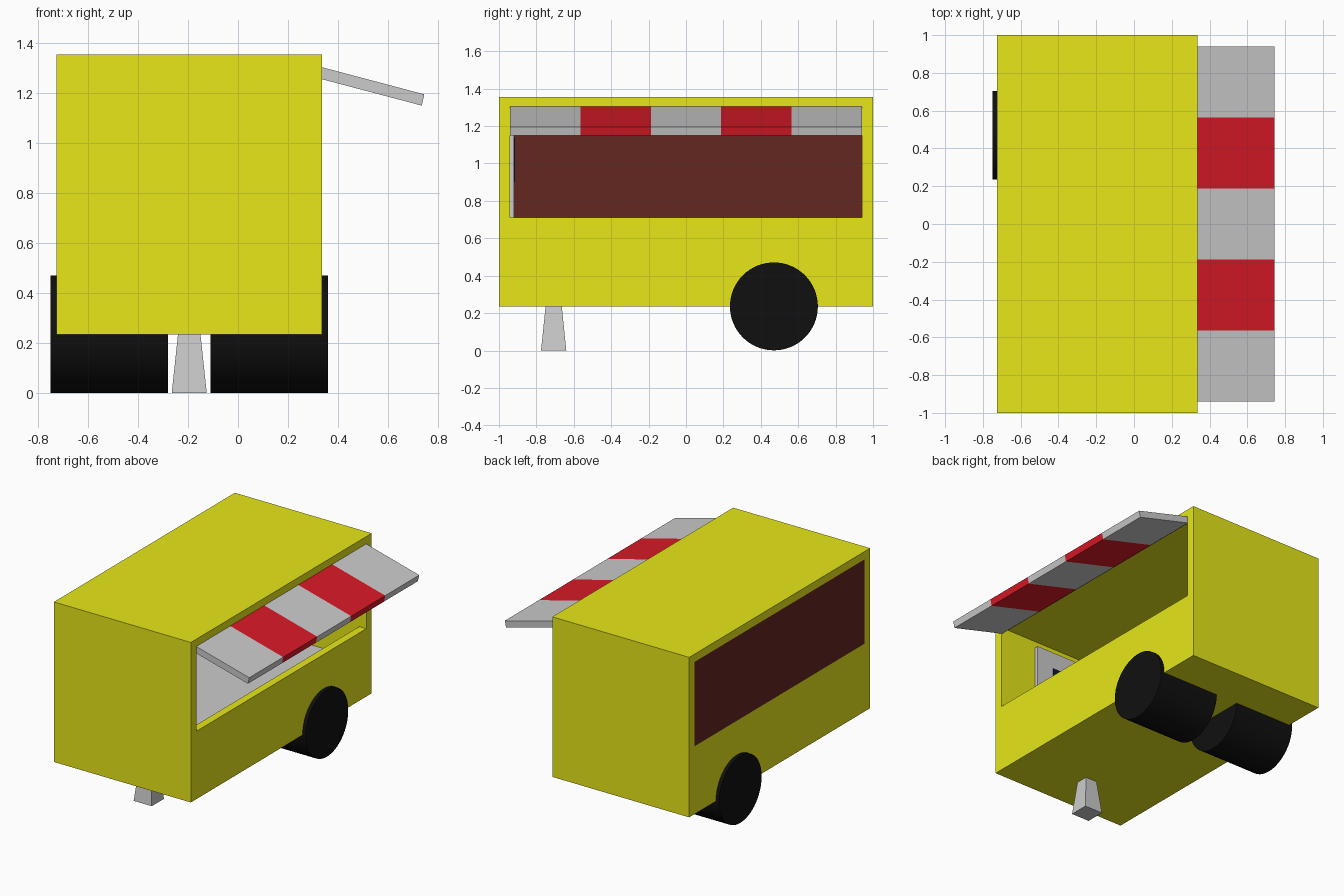
import bpy, bmesh
from mathutils import Vector

if "Cube" in bpy.data.objects:
    bpy.data.objects.remove(bpy.data.objects["Cube"])


def material(name, rgb):
    m = bpy.data.materials.new(name)
    m.diffuse_color = (*rgb, 1)
    m.use_nodes = True
    m.node_tree.nodes["Principled BSDF"].inputs["Base Color"].default_value = m.diffuse_color
    return m


YELLOW = material("yellow_paint", (0.8, 0.8, 0.01))
RED = material("red_stripe", (0.7, 0.01, 0.02))
BROWN = material("brown_panel", (0.13, 0.02, 0.015))
BLACK = material("black_rubber", (0.005, 0.005, 0.005))
NAVY = material("dark_glass", (0.005, 0.008, 0.04))


def finish(name, bm, mat=None):
    bmesh.ops.recalc_face_normals(bm, faces=bm.faces)
    me = bpy.data.meshes.new(name)
    bm.to_mesh(me)
    bm.free()
    ob = bpy.data.objects.new(name, me)
    bpy.context.collection.objects.link(ob)
    if mat:
        me.materials.append(mat)
    return ob


def box(name, x, y, z, mat=None):
    """Box from (min, max) ranges on each axis."""
    bm = bmesh.new()
    bmesh.ops.create_cube(bm, size=1)
    for v in bm.verts:
        v.co = Vector([r[0] if c < 0 else r[1] for c, r in zip(v.co, (x, y, z))])
    return finish(name, bm, mat)


def extrude_y(name, profile, y0, y1, mat=None):
    """Extrude an (x, z) profile along y."""
    bm = bmesh.new()
    face = bm.faces.new([bm.verts.new((x, y0, z)) for x, z in profile])
    ext = bmesh.ops.extrude_face_region(bm, geom=[face])["geom"]
    bmesh.ops.translate(bm, vec=(0, y1 - y0, 0),
                        verts=[g for g in ext if isinstance(g, bmesh.types.BMVert)])
    return finish(name, bm, mat)


def cut(ob, cutter):
    cutter.hide_render = True
    cutter.hide_viewport = False
    cutter.display_type = 'WIRE'
    mod = ob.modifiers.new("cut", 'BOOLEAN')
    mod.operation = 'DIFFERENCE'
    mod.solver = 'EXACT'
    mod.object = cutter
    bpy.context.view_layer.objects.active = ob
    bpy.ops.object.modifier_apply(modifier=mod.name)
    bpy.data.objects.remove(cutter)


# Hollow body with one opening through both long sides
body = box("body_shell", (-0.725, 0.335), (-1, 1), (0.235, 1.355), YELLOW)
cut(body, box("cavity_cutter", (-0.67, 0.28), (-0.945, 0.945), (0.29, 1.305)))
cut(body, box("window_cutter", (-1, 1), (-0.94, 0.94), (0.71, 1.3)))

# Left side panel, raised inner floor, inside door
box("side_panel", (-0.725, -0.67), (-0.94, 0.94), (0.71, 1.3), BROWN)
box("inner_floor", (-0.67, 0.28), (-0.945, 0.945), (0.45, 0.48))
box("door", (-0.435, 0.045), (-0.945, -0.92), (0.48, 1.26))
box("door_window", (-0.305, -0.085), (-0.93, -0.915), (0.9, 1.14), NAVY)

# Striped awning
slab = [(0.33, 1.305), (0.745, 1.195), (0.735, 1.15), (0.33, 1.257)]
width = 1.88 / 5
for i in range(5):
    y = -0.94 + i * width
    extrude_y(f"awning_stripe_{i + 1}", slab, y, y + width, RED if i % 2 else None)

# Wheels
for name, x0, x1 in (("left_wheel", -0.75, -0.28), ("right_wheel", -0.11, 0.36)):
    bpy.ops.mesh.primitive_cylinder_add(vertices=64, radius=0.235, depth=x1 - x0,
                                        location=((x0 + x1) / 2, 0.47, 0.236),
                                        rotation=(0, 1.5707963, 0))
    wheel = bpy.context.object
    wheel.name = name
    wheel.data.materials.append(BLACK)
    bpy.ops.object.shade_smooth_by_angle()

# Tapered support leg
leg = box("support_leg", (-0.265, -0.125), (-0.775, -0.64), (0, 0.237))
for v in leg.data.vertices:
    if v.co.z > 0.1:
        v.co.x = -0.195 + (v.co.x + 0.195) * 0.64
        v.co.y = -0.7075 + (v.co.y + 0.7075) * 0.64
